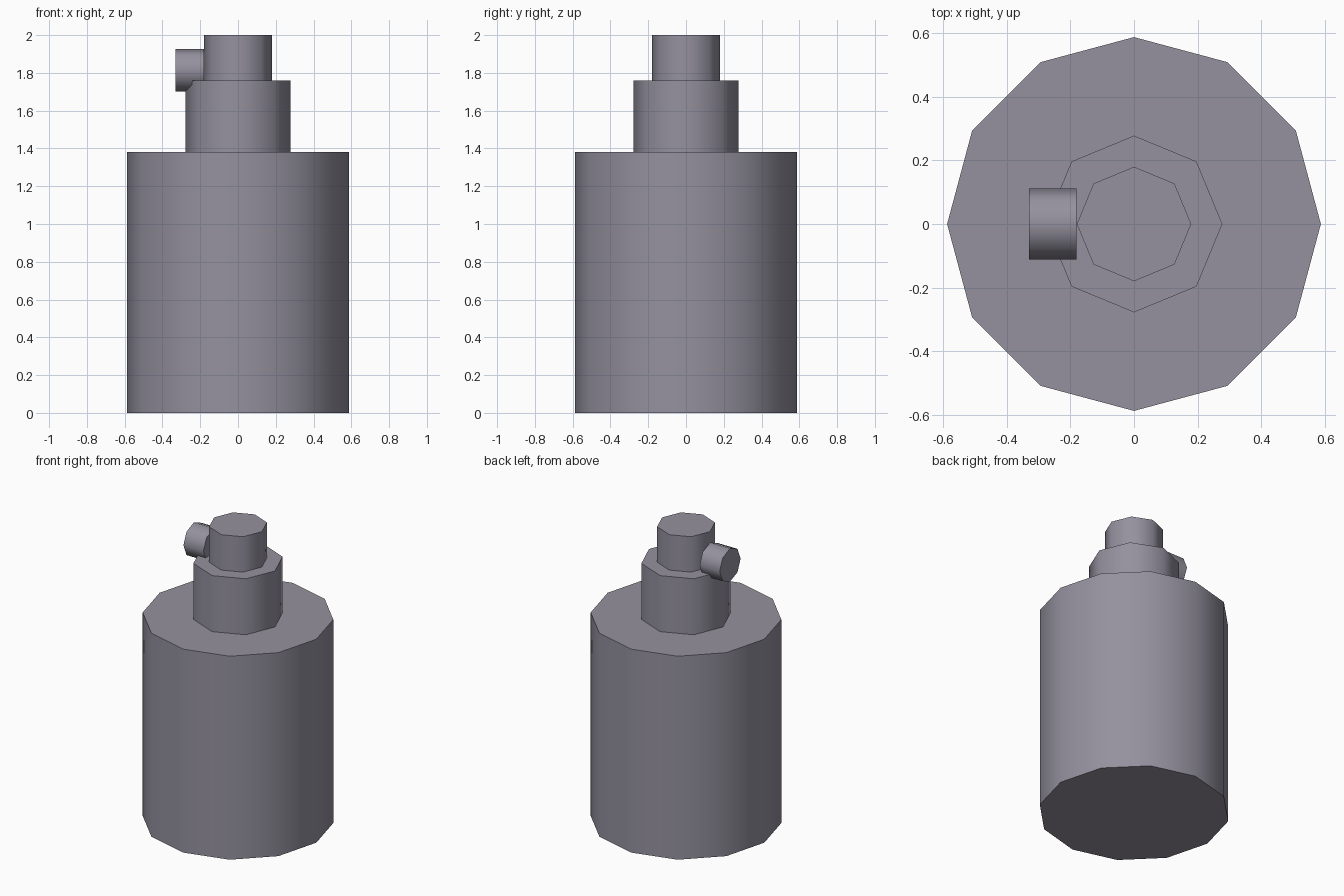
import bpy
from math import radians

cube = bpy.data.objects.get("Cube")
if cube:
    bpy.data.objects.remove(cube, do_unlink=True)

# Single grey material
grey = bpy.data.materials.new("warm_grey")
grey.use_nodes = True
colour = (0.30, 0.285, 0.345, 1)
grey.diffuse_color = colour
grey.node_tree.nodes["Principled BSDF"].inputs["Base Color"].default_value = colour


def cylinder(name, sides, radius, depth, location, rotation=(0, 0, 0)):
    """Capped low-poly cylinder with a smooth wall and sharp rims."""
    bpy.ops.mesh.primitive_cylinder_add(vertices=sides, radius=radius, depth=depth,
                                        location=location, rotation=rotation)
    obj = bpy.context.object
    obj.name = name
    obj.data.materials.append(grey)
    bpy.ops.object.shade_smooth_by_angle(angle=radians(60))
    return obj


# Stacked upright parts: name, sides, radius, bottom, top
for name, sides, radius, bottom, top in [
    ("bottle_body", 12, 0.588, 0, 1.38),
    ("neck", 8, 0.278, 1.38, 1.76),
    ("pump_head", 8, 0.18, 1.76, 2),
]:
    cylinder(name, sides, radius, top - bottom, (0, 0, (bottom + top) / 2))

# Spout lying sideways against the pump head
cylinder("spout", 8, 0.112, 0.15, (-0.256, 0, 1.814), (0, radians(90), 0))
